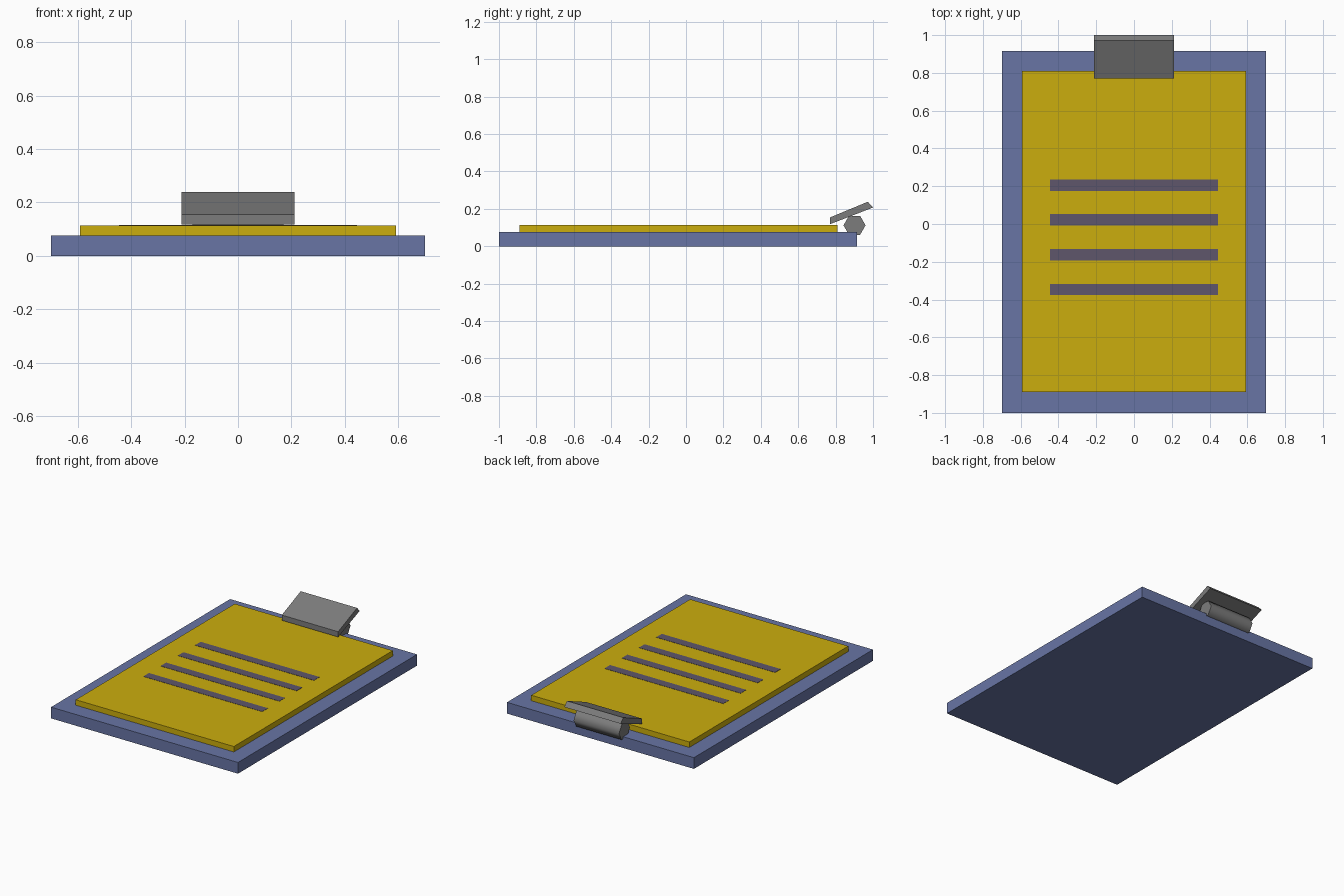
import bpy, bmesh, math

if "Cube" in bpy.data.objects:
    bpy.data.objects.remove(bpy.data.objects["Cube"])


def material(name, rgb):
    m = bpy.data.materials.new(name)
    m.diffuse_color = (*rgb, 1)
    m.use_nodes = True
    m.node_tree.nodes["Principled BSDF"].inputs["Base Color"].default_value = m.diffuse_color
    return m


BLUE = material("slate blue", (0.138, 0.178, 0.375))
YELLOW = material("mustard yellow", (0.60, 0.42, 0.004))
INK = material("dusky purple", (0.112, 0.093, 0.145))
GREY = material("metal grey", (0.2, 0.2, 0.2))


def extrude_x(name, profile, half_width, mat, smooth=False):
    """Extrude a closed (y, z) profile symmetrically along x."""
    bm = bmesh.new()
    face = bm.faces.new([bm.verts.new((-half_width, y, z)) for y, z in profile])
    ext = bmesh.ops.extrude_face_region(bm, geom=[face])["geom"]
    moved = [v for v in ext if isinstance(v, bmesh.types.BMVert)]
    bmesh.ops.translate(bm, vec=(2 * half_width, 0, 0), verts=moved)
    bmesh.ops.recalc_face_normals(bm, faces=bm.faces)
    for f in bm.faces:
        f.smooth = smooth and abs(f.normal.x) < 0.5
    for e in bm.edges:
        e.smooth = all(f.smooth for f in e.link_faces)
    mesh = bpy.data.meshes.new(name)
    bm.to_mesh(mesh)
    bm.free()
    mesh.materials.append(mat)
    obj = bpy.data.objects.new(name, mesh)
    bpy.context.collection.objects.link(obj)
    return obj


def slab(name, half_width, y0, y1, z0, z1, mat):
    return extrude_x(name, [(y0, z0), (y1, z0), (y1, z1), (y0, z1)], half_width, mat)


# Board and paper
slab("board", 0.70, -1.0, 0.915, 0.0, 0.076, BLUE)
slab("paper", 0.592, -0.89, 0.81, 0.076, 0.113, YELLOW)

# Written lines as thin plates
for i in range(4):
    y = 0.206 - 0.1843 * i
    slab(f"text_line_{i + 1}", 0.445, y - 0.03, y + 0.03, 0.113, 0.1145, INK)

# Tilted clip plate
extrude_x("clip_plate", [(0.77, 0.118), (1.0, 0.207), (0.972, 0.238), (0.77, 0.154)],
          0.211, GREY)

# Six-sided clip hinge roller
hexagon = [(0.901 + 0.059 * math.cos(math.radians(60 * k)),
            0.112 + 0.059 * math.sin(math.radians(60 * k))) for k in range(6)]
extrude_x("clip_roller", hexagon, 0.17, GREY, smooth=True)
